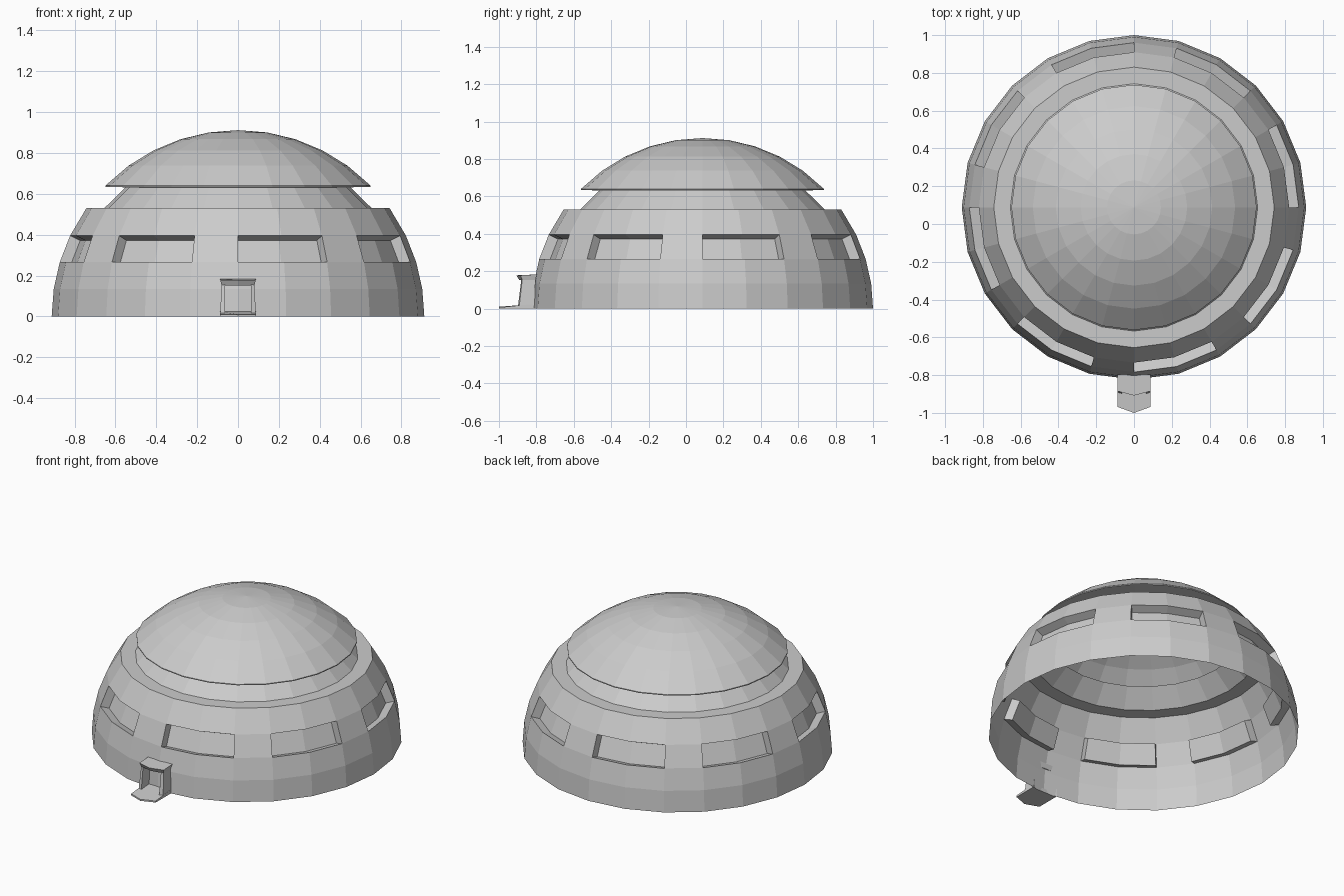
import bpy, bmesh, math
from mathutils import Vector

cube = bpy.data.objects.get("Cube")
if cube:
    bpy.data.objects.remove(cube, do_unlink=True)

grey = bpy.data.materials.new("stone_grey")
grey.use_nodes = True
COLOUR = (0.6, 0.6, 0.6, 1)
grey.diffuse_color = COLOUR
grey.node_tree.nodes["Principled BSDF"].inputs["Base Color"].default_value = COLOUR

SIDES = 24
RADIUS = 0.912
CENTRE_Y = 0.088


def finish(name, bm, y=0.0):
    mesh = bpy.data.meshes.new(name)
    bm.to_mesh(mesh)
    bm.free()
    mesh.materials.append(grey)
    obj = bpy.data.objects.new(name, mesh)
    obj.location.y = y
    bpy.context.collection.objects.link(obj)
    return obj


def on_sphere(degrees):
    a = math.radians(degrees)
    return RADIUS * math.cos(a), RADIUS * math.sin(a)


def revolve(profile):
    """Open shell of quads; returns the mesh and its faces as rows of columns.
    Column 0 starts at the front and runs towards +x."""
    bm = bmesh.new()
    rings = []
    for r, z in profile:
        if r < 1e-4:
            rings.append([bm.verts.new((0, 0, z))] * SIDES)
            continue
        ring = []
        for i in range(SIDES):
            a = math.tau * i / SIDES
            ring.append(bm.verts.new((r * math.sin(a), -r * math.cos(a), z)))
        rings.append(ring)
    rows = []
    for low, high in zip(rings, rings[1:]):
        row = []
        for i in range(SIDES):
            j = (i + 1) % SIDES
            loop = [low[i], low[j], high[j], high[i]]
            row.append(bm.faces.new(list(dict.fromkeys(loop))))
        rows.append(row)
    return bm, rows


# Lower wall with a ring of eight recessed windows, two panels wide
profile = [on_sphere(e) for e in (0, 8.5, 17, 25.7, 35.5)]
step_z = profile[-1][1]
profile.append((0.655, step_z))
bm, rows = revolve(profile)
for first in range(0, SIDES, 3):
    panels = rows[2][first:first + 2]
    result = bmesh.ops.extrude_face_region(bm, geom=panels)
    for v in result["geom"]:
        if isinstance(v, bmesh.types.BMVert):
            v.co *= 0.94
    old = [f for f in panels if f.is_valid]
    if old:
        bmesh.ops.delete(bm, geom=old, context='FACES_ONLY')
finish("lower_wall", bm, CENTRE_Y)

# Set-back band between the wall and the cap, with the cap's underside
cap_r, cap_z = on_sphere(44.6)
bm, rows = revolve([(0.655, step_z), (0.55, 0.632), (cap_r, cap_z - 0.006), (cap_r, cap_z)])
finish("recessed_band", bm, CENTRE_Y)

# Domed cap
bm, rows = revolve([on_sphere(e) for e in (44.6, 54, 63, 72, 81, 90)])
finish("roof_cap", bm, CENTRE_Y)


def prism(name, bottom, top):
    """Solid between two plan outlines of (x, y, z) points."""
    bm = bmesh.new()
    low = [bm.verts.new(p) for p in bottom]
    high = [bm.verts.new(p) for p in top]
    bm.faces.new(low[::-1])
    bm.faces.new(high)
    for i in range(len(low)):
        j = (i + 1) % len(low)
        bm.faces.new((low[i], low[j], high[j], high[i]))
    bmesh.ops.recalc_face_normals(bm, faces=bm.faces)
    return finish(name, bm)


def pointed_plan(half, back, front, tip, z_back, z_front):
    return [(half, back, z_back), (-half, back, z_back), (-half, front, z_front),
            (0, tip, z_front), (half, front, z_front)]


# Entrance lintel with a shallow pointed front
prism("door_lintel", pointed_plan(0.08, -0.805, -0.875, -0.89, 0.152, 0.152),
      pointed_plan(0.087, -0.797, -0.885, -0.908, 0.183, 0.178))

# Entrance jambs, leaning back slightly
for side, name in ((1, "left_door_jamb"), (-1, "right_door_jamb")):
    prism(name,
          [(side * x, y, 0) for x, y in ((0.064, -0.82), (0.088, -0.81), (0.088, -0.893), (0.064, -0.9))],
          [(side * x, y, 0.16) for x, y in ((0.064, -0.81), (0.08, -0.805), (0.08, -0.875), (0.064, -0.88))])

# Entrance ramp
prism("door_ramp", pointed_plan(0.088, -0.82, -0.968, -1.0, 0, 0),
      pointed_plan(0.088, -0.82, -0.968, -1.0, 0.024, 0.01))
